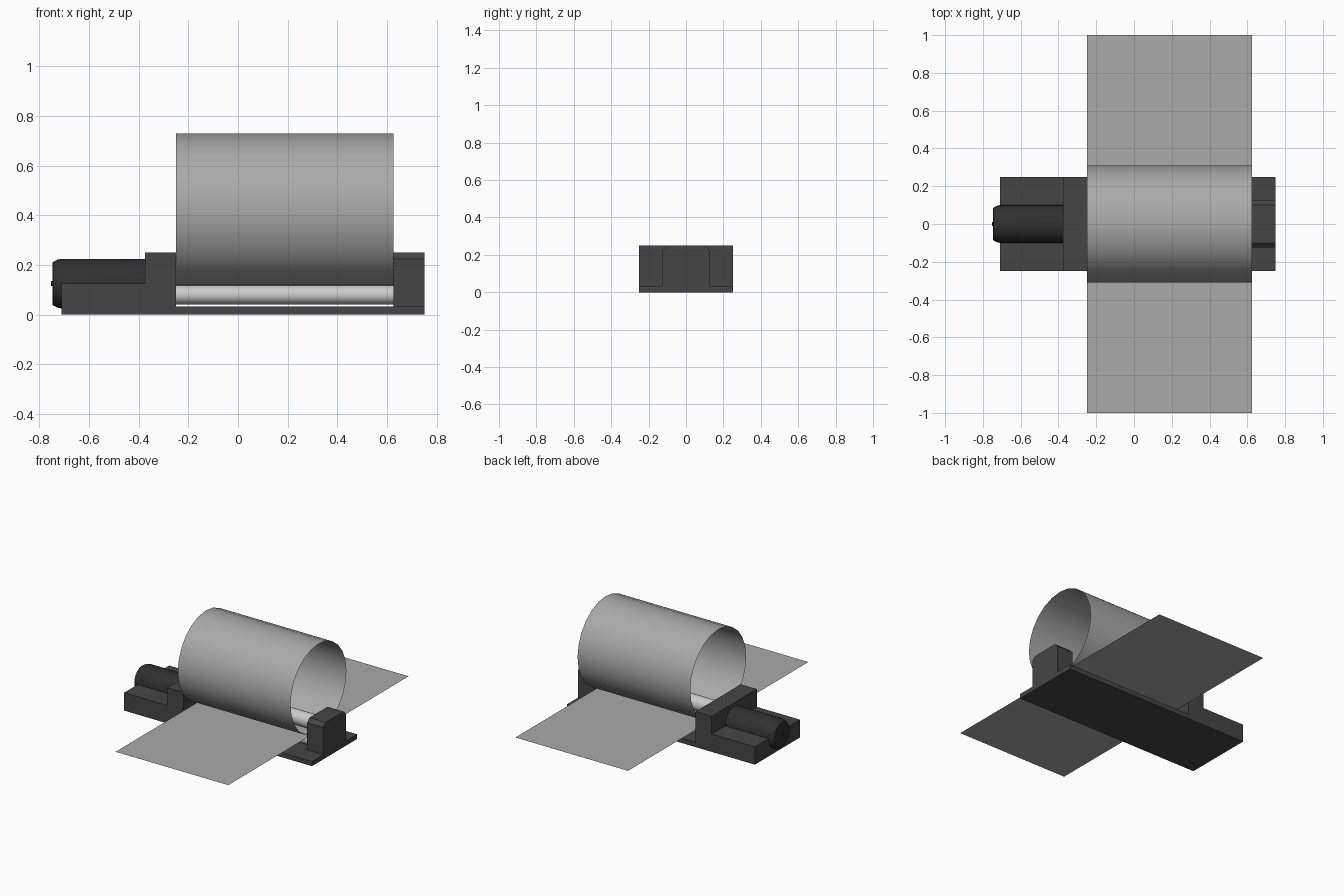
import bpy, bmesh, math
from mathutils import Matrix

if "Cube" in bpy.data.objects:
    bpy.data.objects.remove(bpy.data.objects["Cube"])


def material(name, v):
    m = bpy.data.materials.new(name)
    m.diffuse_color = (v, v, v, 1)
    m.use_nodes = True
    m.node_tree.nodes["Principled BSDF"].inputs["Base Color"].default_value = m.diffuse_color
    return m


HOUSING = material("dark_housing", 0.06)
MOTOR = material("black_motor", 0.03)
SHEET = material("grey_sheet", 0.4)


def finish(name, bm, mat=None, smooth=False):
    bmesh.ops.recalc_face_normals(bm, faces=bm.faces)
    me = bpy.data.meshes.new(name)
    bm.to_mesh(me)
    bm.free()
    ob = bpy.data.objects.new(name, me)
    bpy.context.collection.objects.link(ob)
    if mat:
        me.materials.append(mat)
    if smooth:
        bpy.ops.object.select_all(action='DESELECT')
        ob.select_set(True)
        bpy.context.view_layer.objects.active = ob
        bpy.ops.object.shade_smooth_by_angle(angle=math.radians(32))
    return ob


def extrude(name, points, vec, mat):
    """Close a profile and extrude it along vec."""
    bm = bmesh.new()
    face = bm.faces.new([bm.verts.new(p) for p in points])
    new = bmesh.ops.extrude_face_region(bm, geom=[face], use_keep_orig=True)
    verts = [g for g in new["geom"] if isinstance(g, bmesh.types.BMVert)]
    bmesh.ops.translate(bm, verts=verts, vec=vec)
    return finish(name, bm, mat)


def lathe_x(name, profile, y, z, segs, mat=None):
    """Spin (x, radius) points about an axis parallel to x."""
    bm = bmesh.new()
    vs = [bm.verts.new((x, y, z + r)) for x, r in profile]
    edges = [bm.edges.new(p) for p in zip(vs, vs[1:])]
    bmesh.ops.spin(bm, geom=vs + edges, cent=(0, y, z), axis=(1, 0, 0),
                   angle=math.tau, steps=segs)
    bmesh.ops.remove_doubles(bm, verts=bm.verts, dist=1e-5)
    return finish(name, bm, mat, True)


# Frame: thin bed, tall drive wall and stepped motor bed in one side profile
frame = [(-0.71, 0), (0.75, 0), (0.75, 0.033), (-0.25, 0.033),
         (-0.25, 0.25), (-0.375, 0.25), (-0.375, 0.125), (-0.71, 0.125)]
extrude("frame", [(x, -0.25, z) for x, z in frame], (0, 0.5, 0), HOUSING)

# End bearing block with chamfered top corners
block = [(-0.125, 0.033), (0.125, 0.033), (0.125, 0.225), (0.1, 0.25),
         (-0.1, 0.25), (-0.125, 0.225)]
extrude("bearing_block", [(0.625, y, z) for y, z in block], (0.125, 0, 0), HOUSING)

# Motor with a tapered end cap and small shaft tip
lathe_x("motor", [(-0.375, 0.1), (-0.71, 0.1), (-0.728, 0.096), (-0.745, 0.086),
                  (-0.747, 0.08), (-0.747, 0)], 0, 0.125, 32, MOTOR)
lathe_x("motor_shaft_tip", [(-0.747, 0.01), (-0.752, 0.01), (-0.752, 0)], 0, 0.125, 12, MOTOR)

# Bending rollers: one above the sheet, two below
lathe_x("top_roller", [(-0.25, 0.05), (0.625, 0.05)], 0, 0.172, 24)
for side, y in (("front", -0.065), ("back", 0.065)):
    lathe_x(side + "_roller", [(-0.25, 0.038), (0.625, 0.038)], y, 0.08, 24)

# Flat sheet being fed, and the rolled tube it becomes
bm = bmesh.new()
bm.faces.new([bm.verts.new(p) for p in ((-0.25, -1, 0.12), (0.625, -1, 0.12),
                                        (0.625, 1, 0.12), (-0.25, 1, 0.12))])
finish("flat_sheet", bm, SHEET)
lathe_x("rolled_tube", [(-0.25, 0.31), (0.625, 0.31)], 0, 0.42, 24, SHEET)
